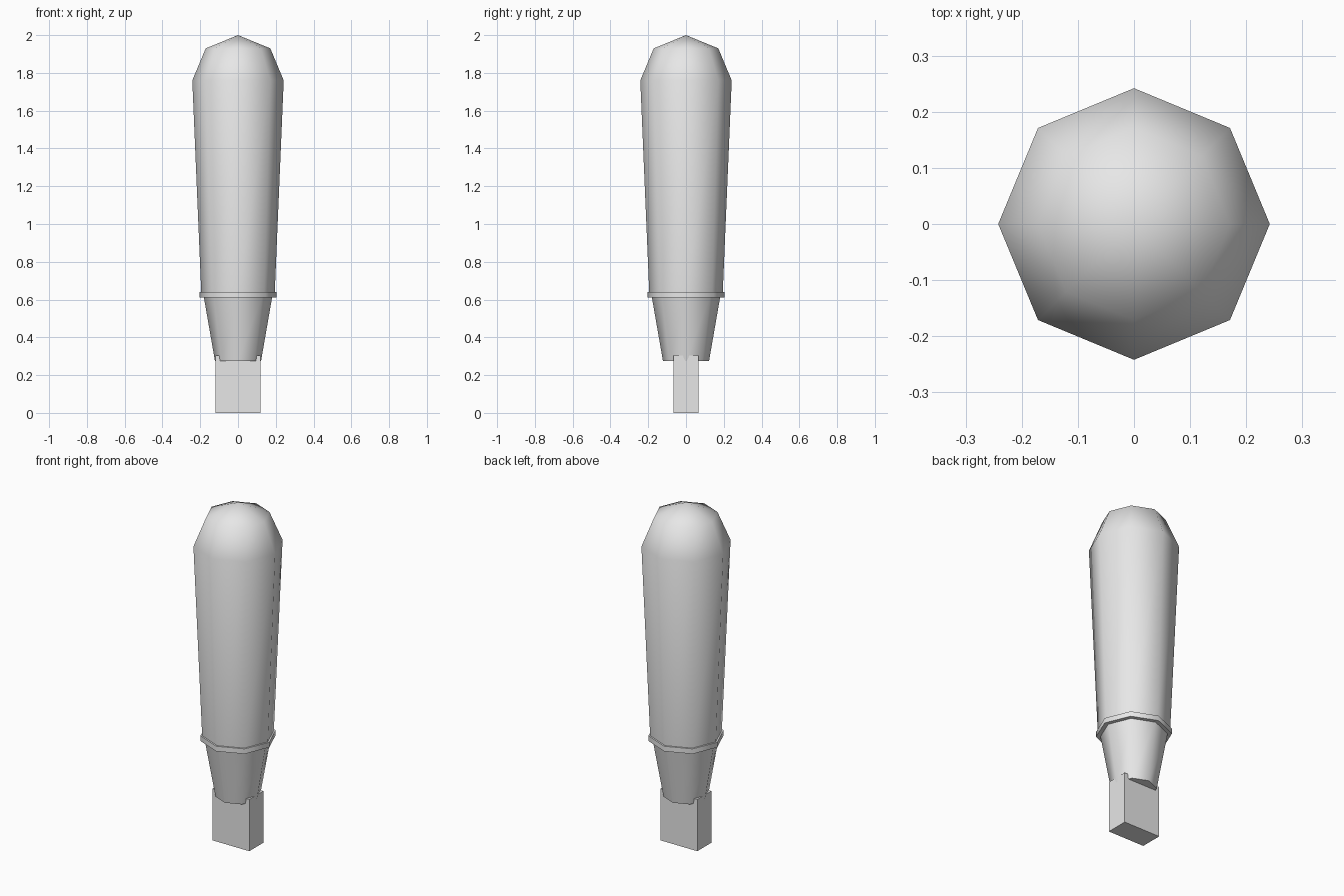
import bpy, bmesh, math

if "Cube" in bpy.data.objects:
    bpy.data.objects.remove(bpy.data.objects["Cube"])

SIDES = 8
grey = bpy.data.materials.new("plain grey")
grey.diffuse_color = (0.8, 0.8, 0.8, 1)
grey.use_nodes = True
grey.node_tree.nodes["Principled BSDF"].inputs["Base Color"].default_value = grey.diffuse_color


def finish(name, bm, smooth_angle=None):
    bmesh.ops.recalc_face_normals(bm, faces=bm.faces)
    mesh = bpy.data.meshes.new(name)
    bm.to_mesh(mesh)
    bm.free()
    mesh.materials.append(grey)
    obj = bpy.data.objects.new(name, mesh)
    bpy.context.collection.objects.link(obj)
    if smooth_angle:
        bpy.ops.object.select_all(action='DESELECT')
        obj.select_set(True)
        bpy.context.view_layer.objects.active = obj
        bpy.ops.object.shade_smooth_by_angle(angle=math.radians(smooth_angle))
    return obj


def lathe(name, profile):
    """Eight-sided turned part from (radius, z) points, bottom to top; radius 0 is a pole."""
    bm = bmesh.new()
    rings = []
    for r, z in profile:
        count = SIDES if r > 0 else 1
        rings.append([bm.verts.new((r * math.cos(math.tau * i / SIDES),
                                    r * math.sin(math.tau * i / SIDES), z))
                      for i in range(count)])
    for low, high in zip(rings, rings[1:]):
        for i in range(SIDES):
            j = (i + 1) % SIDES
            if len(high) == 1:
                bm.faces.new((low[i], low[j], high[0]))
            else:
                bm.faces.new((low[i], low[j], high[j], high[i]))
    # flat end caps
    bm.faces.new(rings[0][::-1])
    if len(rings[-1]) > 1:
        bm.faces.new(rings[-1])
    return finish(name, bm, 55)


# tapered grip with a rounded end
R, DOME_Z = 0.242, 1.76
dome = [(R * math.cos(a), DOME_Z + 0.24 * math.sin(a)) for a in (0, math.pi / 4)]
lathe("grip", [(0.194, 0.625)] + dome + [(0, 2.0)])

# thin collar between grip and ferrule
lathe("collar", [(0.204, 0.61), (0.204, 0.64)])

# tapered ferrule
lathe("ferrule", [(0.122, 0.275), (0.182, 0.62)])

# rectangular tang at the bottom
bm = bmesh.new()
bmesh.ops.create_cube(bm, size=1)
bmesh.ops.scale(bm, vec=(0.24, 0.132, 0.305), verts=bm.verts)
bmesh.ops.translate(bm, vec=(0, 0, 0.1525), verts=bm.verts)
finish("tang", bm)
